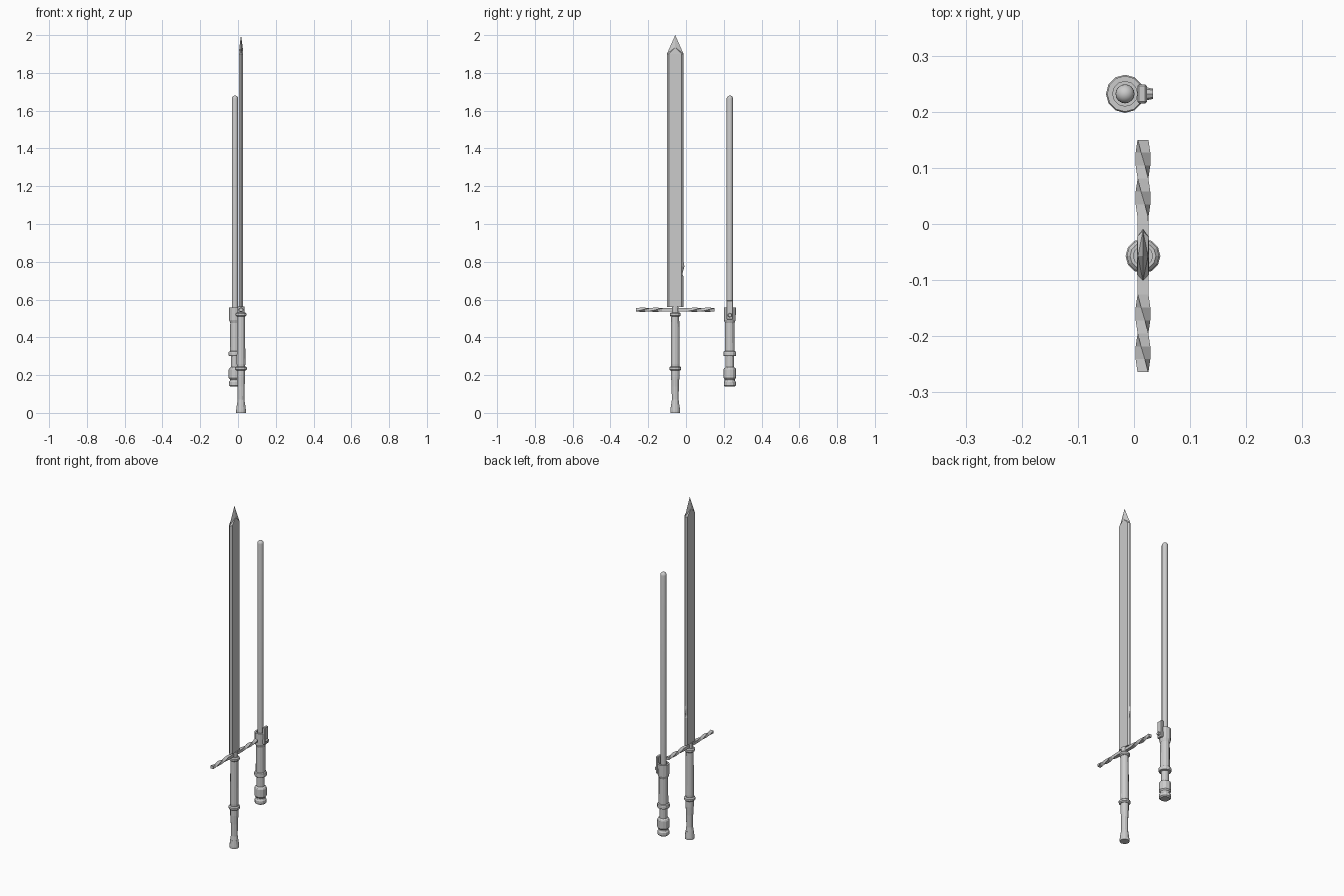
import bpy, bmesh
from math import pi, cos, sin, radians
from mathutils import Matrix

if "Cube" in bpy.data.objects:
    bpy.data.objects.remove(bpy.data.objects["Cube"])

SX, SY = 0.016, -0.057      # sword axis
RX, RY = -0.016, 0.232      # rod axis


def finish(name, bm, smooth=False):
    bmesh.ops.recalc_face_normals(bm, faces=bm.faces[:])
    me = bpy.data.meshes.new(name)
    bm.to_mesh(me)
    bm.free()
    ob = bpy.data.objects.new(name, me)
    bpy.context.collection.objects.link(ob)
    if smooth:
        bpy.ops.object.select_all(action='DESELECT')
        ob.select_set(True)
        bpy.context.view_layer.objects.active = ob
        bpy.ops.object.shade_smooth_by_angle(angle=radians(35))
    return ob


def loft(name, rings, smooth=False):
    """Skin a list of closed rings of points and cap both ends."""
    bm = bmesh.new()
    vs = [[bm.verts.new(p) for p in r] for r in rings]
    n = len(vs[0])
    for a, b in zip(vs, vs[1:]):
        for i in range(n):
            j = (i + 1) % n
            bm.faces.new((a[i], a[j], b[j], b[i]))
    bm.faces.new(vs[0])
    bm.faces.new(vs[-1])
    bmesh.ops.remove_doubles(bm, verts=bm.verts[:], dist=1e-5)
    return finish(name, bm, smooth)


def lathe(name, cx, cy, profile, n=12, smooth=False):
    return loft(name, [[(cx + r * cos(2 * pi * i / n), cy + r * sin(2 * pi * i / n), z)
                        for i in range(n)] for r, z in profile], smooth)


def box(name, lo, hi):
    bm = bmesh.new()
    c = [(a + b) / 2 for a, b in zip(lo, hi)]
    s = [b - a for a, b in zip(lo, hi)]
    bmesh.ops.create_cube(bm, size=1, matrix=Matrix.Translation(c) @ Matrix.Diagonal((*s, 1)))
    bmesh.ops.bevel(bm, geom=bm.edges[:], offset=0.003, segments=1, affect='EDGES')
    return finish(name, bm)


# sword blade: six-sided section with a small chip on one edge
def section(z, chip=0.0):
    t, f, e = 0.0105, 0.034, 0.0445
    pts = [(0, -e), (t, -f), (t, f), (0, e + chip), (-t, f), (-t, -f)]
    return [(SX + x, SY + y, z) for x, y in pts]


bm = bmesh.new()
levels = [(0.56, 0), (0.72, 0), (0.735, -0.007), (0.775, 0.004), (0.80, 0), (1.90, 0)]
rings = [[bm.verts.new(p) for p in section(z, c)] for z, c in levels]
for a, b in zip(rings, rings[1:]):
    for i in range(6):
        j = (i + 1) % 6
        bm.faces.new((a[i], a[j], b[j], b[i]))
bm.faces.new(rings[0])
# pointed tip: flats close into a ridge, edges run to the point
apex = bm.verts.new((SX, SY, 2.0))
v = rings[-1]
for a, b, c, d, x in ((v[0], v[1], v[2], v[3], 0.009), (v[3], v[4], v[5], v[0], -0.009)):
    m = bm.verts.new((SX + x, SY, 1.935))
    bm.faces.new((b, c, m))
    for tri in ((a, b, m), (a, m, apex), (c, d, m), (d, apex, m)):
        bm.faces.new(tri)
finish("sword_blade", bm)

# twisted square crossguard with a straight middle
guard = []
for k in range(19):
    y = -0.264 + 0.414 * k / 18
    off = max(0, abs(y - SY) - 0.068)
    ang = pi / 4 + (off / 0.14) * pi * (1 if y > SY else -1)
    guard.append([(SX + 0.0135 * cos(ang + i * pi / 2), y,
                   0.546 + 0.0115 * sin(ang + i * pi / 2)) for i in range(4)])
loft("crossguard", guard)

# sword handle
lathe("sword_grip", SX, SY, [(0.021, 0.24), (0.023, 0.26), (0.021, 0.52), (0.018, 0.525), (0.018, 0.562)])
lathe("grip_lower", SX, SY, [(0.022, 0.04), (0.018, 0.07), (0.019, 0.14), (0.022, 0.19), (0.022, 0.235)])
lathe("pommel", SX, SY, [(0.026, 0.0), (0.026, 0.012), (0.022, 0.045)])
for name, z, r in (("upper_collar", 0.521, 0.029), ("lower_collar", 0.235, 0.031)):
    lathe(name, SX, SY, [(r - 0.006, z - 0.011), (r, z - 0.005), (r, z + 0.005), (r - 0.006, z + 0.011)])

# rod handle
lathe("rod_handle", RX, RY, [
    (0.026, 0.14), (0.032, 0.146), (0.032, 0.163), (0.027, 0.17), (0.027, 0.178),
    (0.033, 0.186), (0.033, 0.23), (0.030, 0.237), (0.022, 0.242), (0.022, 0.30),
    (0.032, 0.302), (0.034, 0.306), (0.034, 0.32), (0.032, 0.324), (0.026, 0.327),
    (0.025, 0.475), (0.031, 0.492), (0.032, 0.558), (0.022, 0.558), (0.022, 0.54)])

# raised side plate and button
box("side_plate", (0.006, RY - 0.017, 0.495), (0.023, RY + 0.017, 0.595))
bm = bmesh.new()
bmesh.ops.create_cone(bm, cap_ends=True, segments=8, radius1=0.012, radius2=0.009, depth=0.014,
                      matrix=Matrix.Translation((0.027, RY, 0.517)) @ Matrix.Rotation(pi / 2, 4, 'Y'))
finish("button", bm)

# rod with rounded end
R = 0.017
lathe("rod", RX, RY, [(R, 0.53)] + [(max(R * cos(a), 1e-7), 1.663 + R * sin(a))
      for a in (i * pi / 10 for i in range(6))], 16, True)
